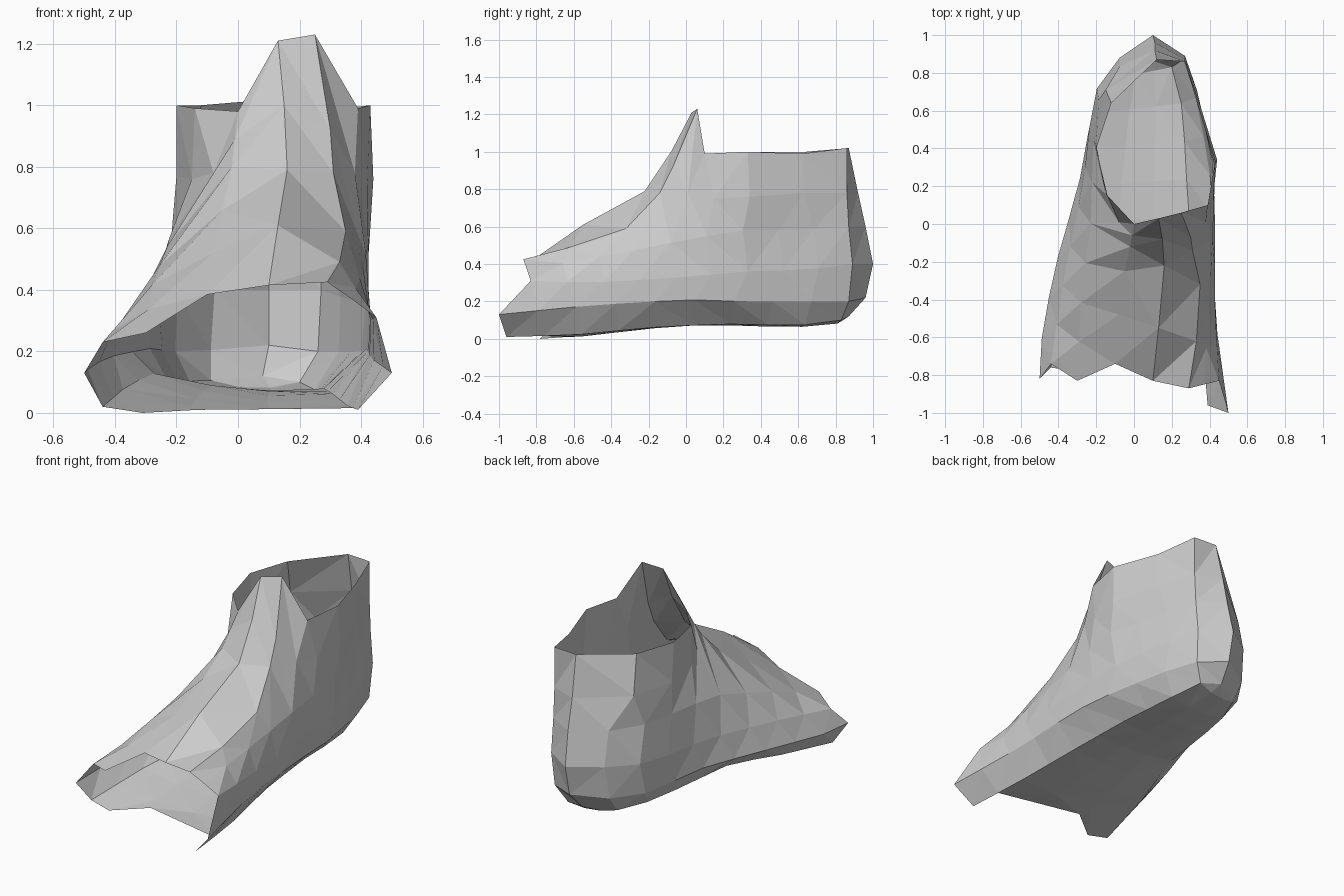
import bpy
import bmesh
from mathutils import Vector

HALF = 10  # columns on each side, from the toe edge to the heel corner

if "Cube" in bpy.data.objects:
    bpy.data.objects.remove(bpy.data.objects["Cube"], do_unlink=True)


def make_material(name, colour):
    material = bpy.data.materials.new(name)
    material.use_nodes = True
    material.diffuse_color = colour
    shader = next(n for n in material.node_tree.nodes if n.type == "BSDF_PRINCIPLED")
    shader.inputs["Base Color"].default_value = colour
    return material


def resample(path):
    """Spread a polyline evenly over the columns of one side."""
    points = [Vector(p) for p in path]
    lengths = [(b - a).length for a, b in zip(points, points[1:])]
    total = sum(lengths)
    result = []
    for index in range(HALF):
        remaining = total * index / (HALF - 1)
        segment = 0
        while segment < len(lengths) - 1 and remaining > lengths[segment]:
            remaining -= lengths[segment]
            segment += 1
        fraction = min(remaining / lengths[segment], 1)
        result.append(points[segment].lerp(points[segment + 1], fraction))
    return result


def outline(right, left):
    """Right toe to right heel corner, then left heel corner to left toe."""
    return resample(right) + resample(left)


# Lower edge of the sole
sole_edge = outline(
    [(-.44, -.76, .02), (-.37, -.35, .08), (-.28, -.03, .13), (-.2, .4, .11),
     (-.13, .72, .1), (-.05, .82, .11), (.08, .87, .12)],
    [(.2, .83, .1), (.26, .6, .07), (.28, .2, .08), (.31, -.2, .06),
     (.36, -.6, .02), (.39, -.96, .01)])

# Widest line of the foot
rim = outline(
    [(-.5, -.82, .13), (-.505, -.7, .13), (-.43, -.27, .18), (-.29, .22, .21),
     (-.21, .66, .2), (-.14, .82, .2), (.1, .96, .22)],
    [(.26, .87, .2), (.33, .66, .2), (.4, .3, .2), (.42, 0, .21),
     (.43, -.5, .18), (.5, -1, .13)])

# Heel bulge and lower side
lower_side = outline(
    [(-.44, -.74, .23), (-.37, -.27, .31), (-.27, .2, .36), (-.22, .66, .38),
     (-.15, .83, .4), (.1, 1, .4)],
    [(.27, .89, .4), (.35, .66, .37), (.42, .3, .36), (.43, 0, .33),
     (.43, -.5, .3), (.45, -.83, .31)])

# Ankle side
middle_side = outline(
    [(-.3, -.83, .26), (-.28, -.4, .42), (-.23, 0, .54), (-.22, .3, .58),
     (-.21, .6, .6), (-.13, .8, .6), (.11, .96, .6)],
    [(.27, .87, .6), (.35, .6, .58), (.43, .3, .58), (.42, 0, .53),
     (.4, -.4, .45), (.37, -.85, .37)])

# Line beside the instep, passing below the collar
upper_side = [Vector(p) for p in (
    (-.1, -.74, .385), (-.08, -.48, .52), (-.05, -.25, .66), (-.02, -.12, .8),
    (-.01, -.06, .89), (-.08, .01, .78), (-.15, .16, .76), (-.2, .42, .77),
    (-.15, .71, .78), (.11, .92, .78), (.27, .86, .78), (.35, .63, .78),
    (.44, .34, .76), (.42, .15, .75), (.38, .01, .78), (.3, -.07, .92),
    (.31, -.14, .78), (.35, -.32, .59), (.33, -.62, .49), (.29, -.87, .425))]

# Instep ridge up to the tongue, then the collar; both sides share the ridge
ridge = [Vector(p) for p in (
    (.1, -.83, .415), (.13, -.55, .61), (.16, -.22, .79), (.15, -.08, 1), (.13, .03, 1.21))]
collar = [Vector(p) for p in (
    (0, 0, .98), (-.14, .15, .99), (-.2, .4, 1), (-.12, .64, 1),
    (.12, .87, 1.02), (.27, .86, 1.02), (.34, .62, .99), (.43, .33, 1),
    (.39, .1, .99), (.25, .06, 1.23))]
top_line = ridge + collar + ridge[::-1]

# Sole rows run from the toe back to the heel corner; the left toe tip stays free
right_edge = sole_edge[:HALF]
left_edge = sole_edge[-2:HALF - 2:-1]


def sole_line(toe, fraction):
    line = [Vector(toe)]
    for right, left in list(zip(right_edge, left_edge))[1:]:
        point = right.lerp(left, fraction)
        if right != left:
            point.z = max(point.z - .02, 0)
        line.append(point)
    return line


sole_rows = [right_edge, sole_line((-.31, -.78, 0), 1 / 3),
             sole_line((-.13, -.64, .01), 2 / 3), left_edge]
shell_rows = [sole_edge, rim, lower_side, middle_side, upper_side, top_line]

bm = bmesh.new()


def add_strips(rows):
    grid = [[bm.verts.new(point) for point in row] for row in rows]
    for low, high in zip(grid, grid[1:]):
        for i in range(len(low) - 1):
            bm.faces.new((low[i], low[i + 1], high[i + 1], high[i]))


add_strips(shell_rows)
add_strips(sole_rows)
bmesh.ops.remove_doubles(bm, verts=bm.verts, dist=.001)
bmesh.ops.triangulate(bm, faces=bm.faces, quad_method="SHORT_EDGE")
bmesh.ops.recalc_face_normals(bm, faces=bm.faces)

# The sole must face down, so flip the shell if it came out reversed
sole_direction = sum(f.normal.z * f.calc_area() for f in bm.faces
                     if f.calc_center_median().z < .09)
if sole_direction > 0:
    bmesh.ops.reverse_faces(bm, faces=bm.faces)

mesh = bpy.data.meshes.new("boot_shell")
bm.to_mesh(mesh)
bm.free()
mesh.materials.append(make_material("light grey", (.6, .6, .6, 1)))
boot = bpy.data.objects.new("boot_shell", mesh)
bpy.context.collection.objects.link(boot)
